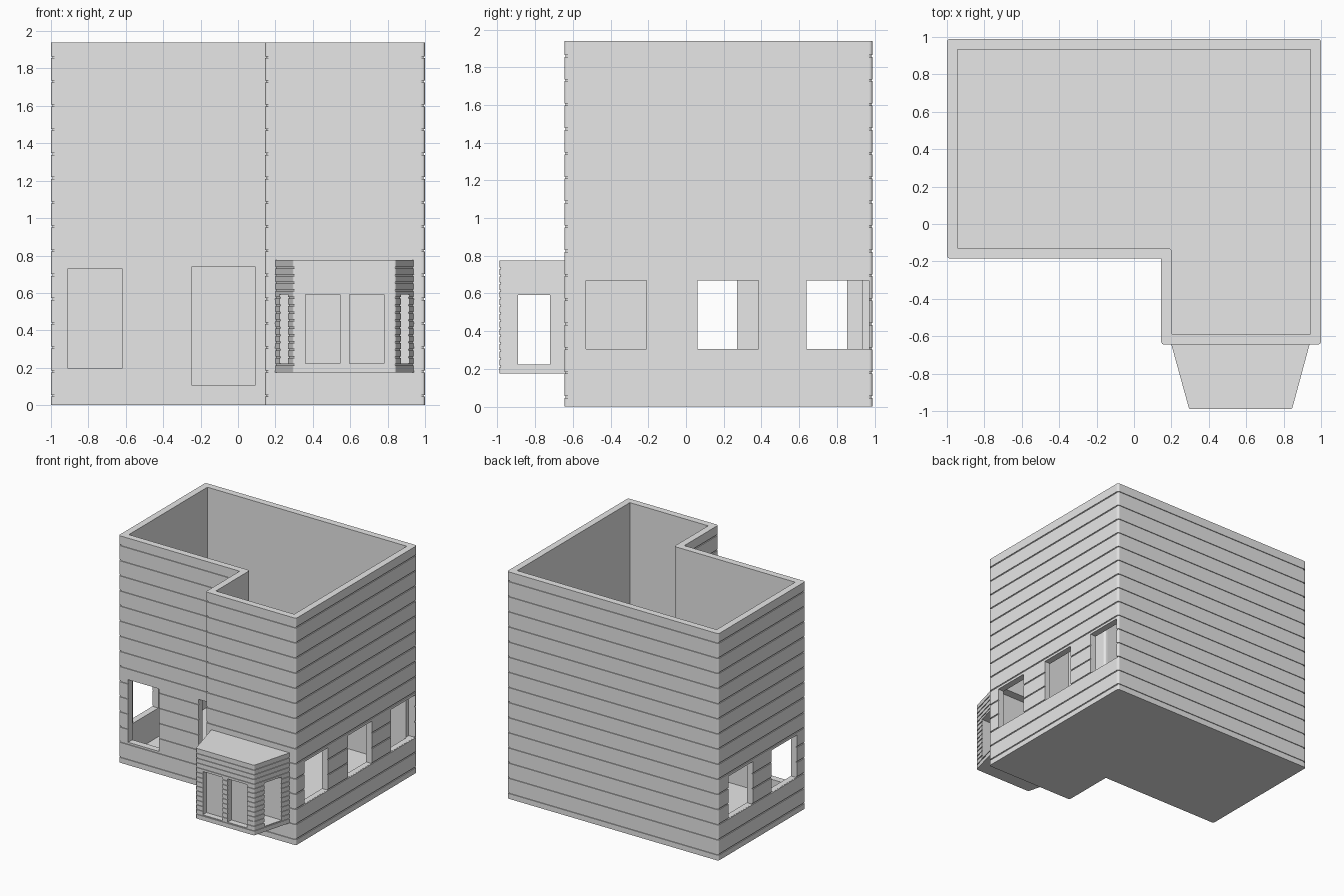
import bpy, bmesh
from mathutils import Vector

cube = bpy.data.objects.get("Cube")
if cube:
    bpy.data.objects.remove(cube, do_unlink=True)

grey = bpy.data.materials.new("light_grey")
grey.use_nodes = True
grey.diffuse_color = (0.8, 0.8, 0.8, 1)
grey.node_tree.nodes["Principled BSDF"].inputs["Base Color"].default_value = (0.8, 0.8, 0.8, 1)


def outline(corners, inset, convex_round, reflex_round, steps=4):
    """Inset a counter-clockwise polygon and round its corners."""
    pts = [Vector(c) for c in corners]
    result = []
    for i, p in enumerate(pts):
        a = (p - pts[i - 1]).normalized()
        b = (pts[(i + 1) % len(pts)] - p).normalized()
        na, nb = Vector((-a.y, a.x)), Vector((-b.y, b.x))
        q = p + (na + nb) * inset / (1 + na.dot(nb))
        t = convex_round if a.cross(b) > 0 else reflex_round
        start, end = q - a * t, q + b * t
        for k in range(steps + 1):
            s = k / steps
            result.append(start * (1 - s) ** 2 + q * 2 * s * (1 - s) + end * s * s)
    return result


def plank_levels(z0, z1, grooves, depth, half):
    """Heights and insets of a wall face with horizontal grooves."""
    levels = [(z0, 0)]
    for g in grooves:
        levels += [(g - half, 0), (g - half, depth), (g + half, depth), (g + half, 0)]
    return levels + [(z1, 0)]


def finish(name, bm):
    bmesh.ops.recalc_face_normals(bm, faces=bm.faces)
    mesh = bpy.data.meshes.new(name)
    bm.to_mesh(mesh)
    bm.free()
    mesh.materials.append(grey)
    obj = bpy.data.objects.new(name, mesh)
    bpy.context.collection.objects.link(obj)
    return obj


def add_skin(bm, corners, levels, base_inset, direction, convex, reflex):
    """Stack outlines into one wall skin and return its end rings."""
    rings = []
    for z, inset in levels:
        ring = outline(corners, base_inset + direction * inset, convex, reflex)
        rings.append([bm.verts.new((p.x, p.y, z)) for p in ring])
    for low, high in zip(rings, rings[1:]):
        join(bm, low, high)
    return rings[0], rings[-1]


def join(bm, low, high):
    for i in range(len(low)):
        j = (i + 1) % len(low)
        bm.faces.new((low[i], low[j], high[j], high[i]))


def cutter(name, boxes):
    """Hidden object made of boxes, each given as x, y and z ranges."""
    bm = bmesh.new()
    for ranges in boxes:
        made = bmesh.ops.create_cube(bm, size=1)["verts"]
        for v in made:
            v.co = [(lo + hi) / 2 + c * (hi - lo) for c, (lo, hi) in zip(v.co, ranges)]
    obj = finish(name, bm)
    obj.hide_render = True
    obj.hide_viewport = True
    obj.display_type = 'WIRE'
    return obj


def cut(obj, tool):
    mod = obj.modifiers.new("openings", 'BOOLEAN')
    mod.operation = 'DIFFERENCE'
    mod.solver = 'EXACT'
    mod.object = tool
    bpy.context.view_layer.objects.active = obj
    bpy.ops.object.modifier_apply(modifier=mod.name)


# House shell: L-shaped, open at the top, floor inside
plan = [(-1, -0.185), (0.145, -0.185), (0.145, -0.645), (1, -0.645), (1, 0.99), (-1, 0.99)]
height, wall, floor = 1.94, 0.057, 0.06
bm = bmesh.new()
grooves = [0.05 + 0.1293 * i for i in range(15)]
bottom, top = add_skin(bm, plan, plank_levels(0, height, grooves, 0.007, 0.005), 0, 1, 0.02, 0.002)
inner_floor, inner_top = add_skin(bm, plan, [(floor, 0), (height, 0)], wall, 1, 0.002, 0.025)
join(bm, top, inner_top)
bm.faces.new(bottom)
bm.faces.new(inner_floor)
house = finish("house_walls", bm)

# Bay window box: planked inside and out, closed roof and floor
bay_plan = [(0.295, -0.99), (0.845, -0.99), (0.945, -0.62), (0.193, -0.62)]
bay_bottom, bay_top, bay_wall = 0.175, 0.775, 0.03
bm = bmesh.new()
grooves = [0.215 + 0.04 * i for i in range(14)]
outer = add_skin(bm, bay_plan, plank_levels(bay_bottom, bay_top, grooves, 0.006, 0.004), 0, 1, 0.01, 0)
inner = add_skin(bm, bay_plan, plank_levels(bay_bottom + 0.03, bay_top - 0.03, grooves[1:-1], 0.006, 0.004),
                 bay_wall, -1, 0.002, 0)
for ring in outer + inner:
    bm.faces.new(ring)
bay = finish("bay_window", bm)

# Openings in the house: front window, doorway, side windows, passage to the bay
side_z = (0.305, 0.67)
front_y = (-0.25, -0.12)
passage = ((0.24, 0.9), (-0.66, -0.55), (0.207, 0.743))
boxes = [((-0.91, -0.62), front_y, (0.195, 0.73)),
         ((-0.245, 0.09), front_y, (0.105, 0.74)),
         passage]
boxes += [((0.935, 1.1), ys, side_z) for ys in ((-0.53, -0.21), (0.06, 0.385), (0.64, 0.97))]
boxes += [((-1.1, -0.935), ys, side_z) for ys in ((-0.07, 0.27), (0.525, 0.855))]
cut(house, cutter("house_opening_cutter", boxes))

# Openings in the bay: two front panes, one on each slanted side, open back
pane_z = (0.222, 0.592)
boxes = [((0.36, 0.545), (-1.1, -0.94), pane_z),
         ((0.595, 0.78), (-1.1, -0.94), pane_z),
         ((0.1, 1.1), (-0.89, -0.72), pane_z),
         passage]
cut(bay, cutter("bay_opening_cutter", boxes))
